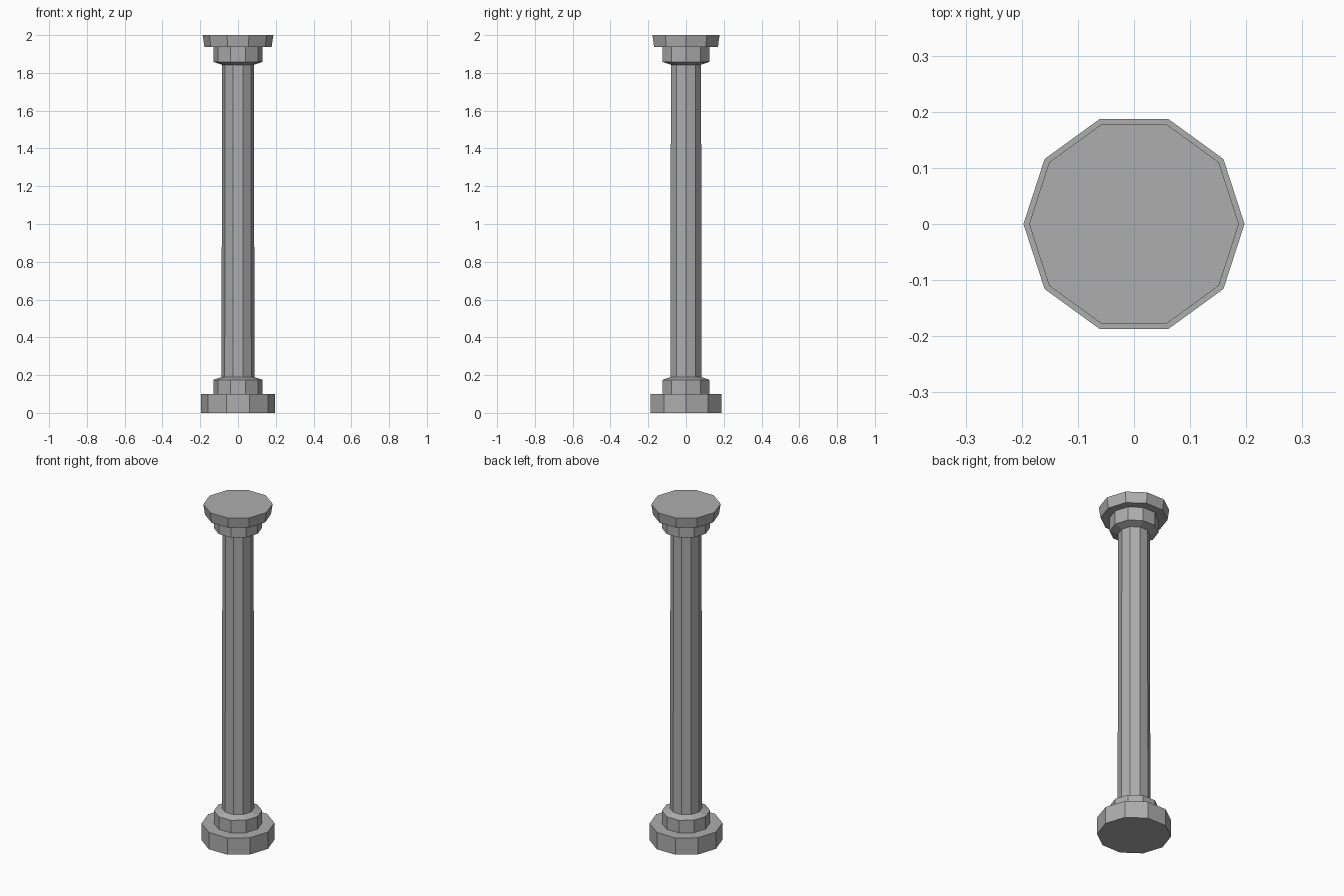
import bpy, bmesh, math

if "Cube" in bpy.data.objects:
    bpy.data.objects.remove(bpy.data.objects["Cube"])

SIDES = 10

stone = bpy.data.materials.new("grey stone")
stone.diffuse_color = (0.42, 0.42, 0.42, 1)
stone.use_nodes = True
stone.node_tree.nodes["Principled BSDF"].inputs["Base Color"].default_value = stone.diffuse_color


def turned(name, profile):
    """Closed ten-sided solid from (radius, height) pairs, bottom to top."""
    bm = bmesh.new()
    rings = []
    for r, z in profile:
        rings.append([bm.verts.new((r * math.cos(2 * math.pi * i / SIDES),
                                    r * math.sin(2 * math.pi * i / SIDES), z))
                      for i in range(SIDES)])
    for a, b in zip(rings, rings[1:]):
        for i in range(SIDES):
            j = (i + 1) % SIDES
            bm.faces.new((a[i], a[j], b[j], b[i]))
    bm.faces.new(list(reversed(rings[0])))
    bm.faces.new(rings[-1])
    bmesh.ops.recalc_face_normals(bm, faces=bm.faces)
    mesh = bpy.data.meshes.new(name)
    bm.to_mesh(mesh)
    bm.free()
    mesh.materials.append(stone)
    obj = bpy.data.objects.new(name, mesh)
    bpy.context.collection.objects.link(obj)
    return obj


# Whole column as one profile: plinth, base drum, shaft, capital drum, top slab
turned("column", [
    (0.197, 0.0), (0.197, 0.10),      # plinth
    (0.13, 0.10), (0.13, 0.175),      # base drum
    (0.087, 0.19), (0.086, 0.9), (0.084, 1.843),  # shaft
    (0.13, 0.858 + 1.0), (0.13, 1.938),           # capital drum
    (0.178, 1.938), (0.187, 2.0),     # top slab
])
